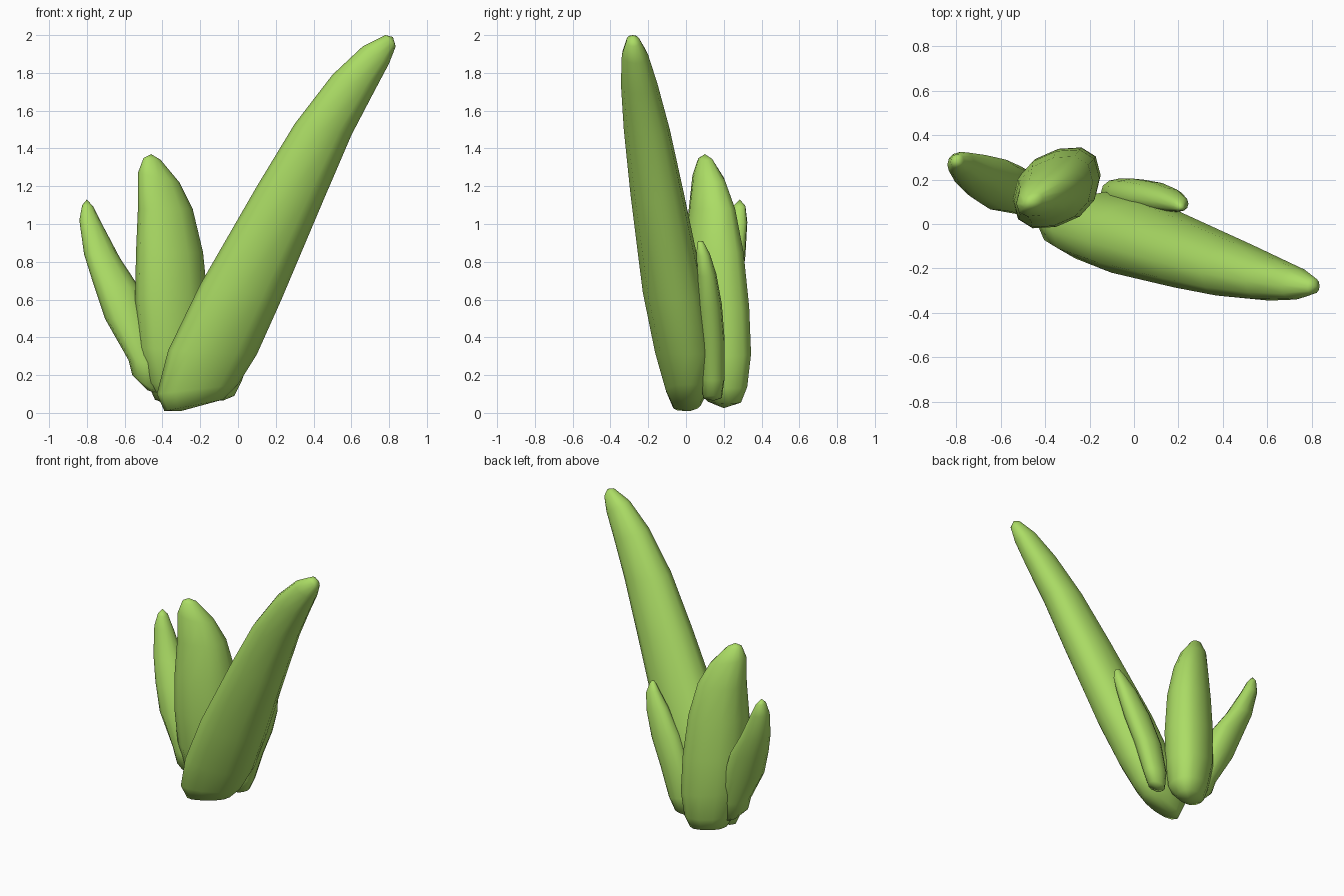
import bpy, bmesh, math
from mathutils import Vector

SIDES = 12
green = bpy.data.materials.new("leaf green")
green.diffuse_color = (0.41, 0.72, 0.13, 1)


def squarish(t):
    return math.copysign(abs(t) ** 0.88, t)


def leaf(name, rings, skew, base, tip):
    """Loft rounded rings: left x,z / right x,z / front y / back y."""
    bm = bmesh.new()
    loops = []
    for lx, lz, rx, rz, y0, y1 in rings:
        centre = Vector(((lx + rx) / 2, (y0 + y1) / 2, (lz + rz) / 2))
        half = (rx - lx) / 2
        dy = skew * half
        side = Vector((half, dy, (rz - lz) / 2))
        depth = Vector((0, math.sqrt(max(((y1 - y0) / 2) ** 2 - dy * dy, 1e-4)), 0))
        loops.append([bm.verts.new(centre + side * squarish(math.cos(a)) + depth * squarish(math.sin(a)))
                      for a in (2 * math.pi * i / SIDES for i in range(SIDES))])
    for a, b in zip(loops, loops[1:]):
        for i in range(SIDES):
            j = (i + 1) % SIDES
            bm.faces.new((a[i], a[j], b[j], b[i]))
    # close both ends with a shallow fan
    for loop, point in ((loops[0], base), (loops[-1], tip)):
        v = bm.verts.new(point)
        for i in range(SIDES):
            bm.faces.new((loop[i], loop[(i + 1) % SIDES], v))
    bmesh.ops.recalc_face_normals(bm, faces=bm.faces)
    for f in bm.faces:
        f.smooth = True
    mesh = bpy.data.meshes.new(name)
    bm.to_mesh(mesh)
    bm.free()
    mesh.materials.append(green)
    bpy.context.collection.objects.link(bpy.data.objects.new(name, mesh))


# long leaf leaning right
leaf("long_leaf", [
    (-.39, .01, -.08, .07, -.07, .08), (-.43, .10, .00, .15, -.11, .12),
    (-.37, .33, .10, .31, -.165, .145), (-.20, .68, .23, .60, -.23, .10),
    (.10, 1.20, .45, 1.12, -.295, -.01), (.30, 1.53, .60, 1.47, -.33, -.085),
    (.50, 1.79, .715, 1.69, -.345, -.15), (.66, 1.94, .80, 1.85, -.34, -.20),
    (.78, 2.0, .835, 1.94, -.315, -.245)], .08, (-.3, .02, .01), (.82, -.28, 1.99))

# thick upright leaf
leaf("upright_leaf", [
    (-.44, .07, -.21, .05, .11, .29), (-.48, .16, -.17, .13, .03, .325),
    (-.53, .35, -.15, .30, .0, .345), (-.545, .60, -.155, .55, -.02, .335),
    (-.54, .85, -.185, .85, -.015, .305), (-.53, 1.08, -.24, 1.08, .015, .26),
    (-.53, 1.27, -.31, 1.22, .035, .205), (-.50, 1.35, -.41, 1.34, .065, .14)],
    .25, (-.32, .2, .025), (-.46, .1, 1.37))

# slim leaf leaning left
leaf("left_leaf", [
    (-.56, .20, -.42, .10, .06, .19), (-.58, .28, -.40, .25, .04, .225),
    (-.705, .50, -.45, .47, .06, .265), (-.765, .68, -.52, .66, .10, .295),
    (-.815, .84, -.625, .82, .16, .315), (-.84, 1.02, -.72, 1.0, .22, .325),
    (-.825, 1.10, -.765, 1.09, .25, .315)], .1, (-.48, .13, .12), (-.8, .285, 1.13))

# small leaf behind
leaf("back_leaf", [
    (-.14, .07, -.02, .09, .09, .19), (-.15, .20, .02, .17, .08, .205),
    (-.11, .40, .09, .37, .065, .205), (-.02, .60, .17, .55, .055, .19),
    (.08, .76, .225, .72, .055, .16), (.16, .86, .245, .83, .055, .125),
    (.20, .91, .23, .89, .06, .095)], .05, (-.08, .145, .065), (.22, .075, .91))
